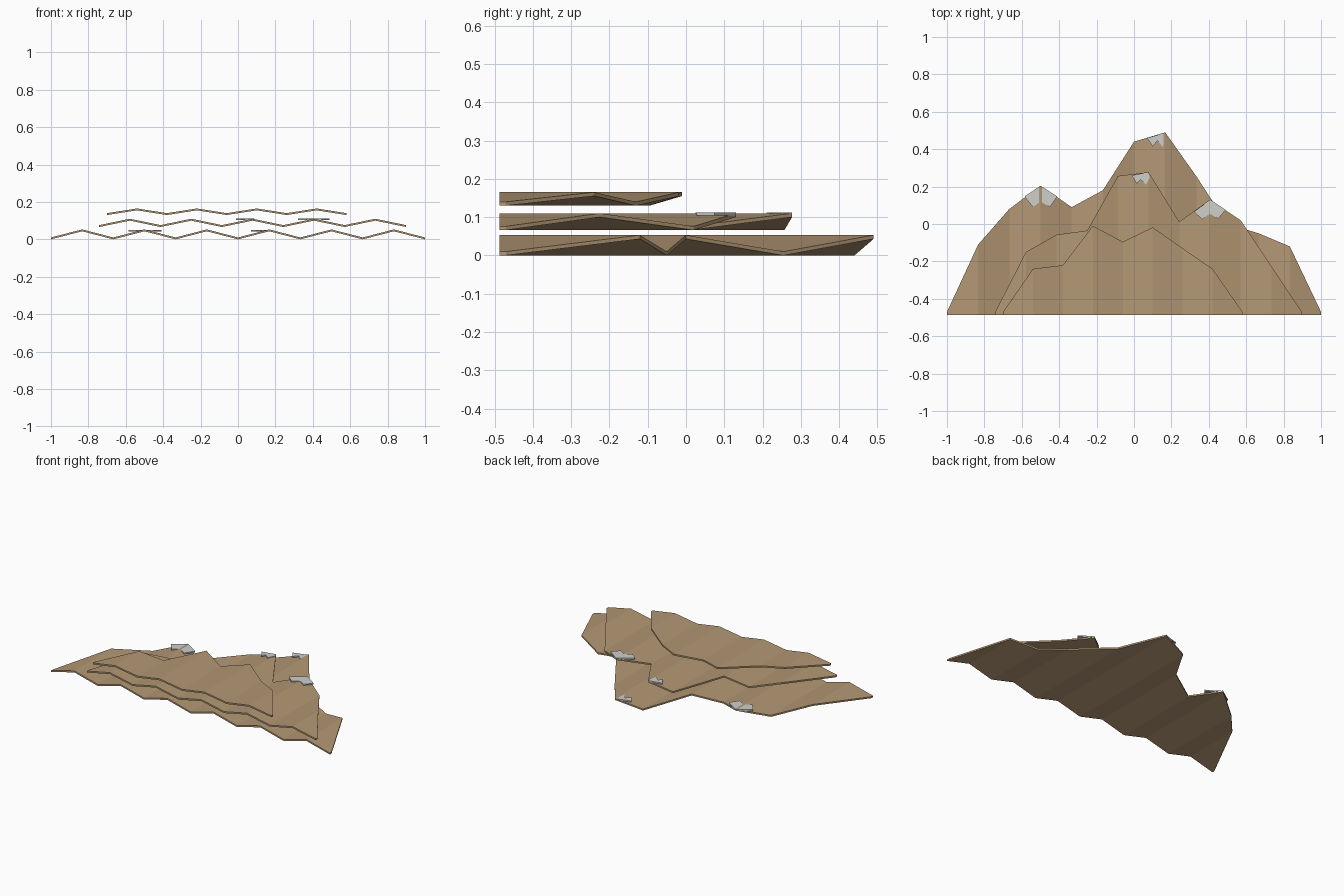
import bpy
import bmesh

cube = bpy.data.objects.get("Cube")
if cube:
    bpy.data.objects.remove(cube, do_unlink=True)


def make_material(name, rgb):
    mat = bpy.data.materials.new(name)
    mat.use_nodes = True
    colour = (*rgb, 1.0)
    mat.diffuse_color = colour
    mat.node_tree.nodes["Principled BSDF"].inputs["Base Color"].default_value = colour
    return mat


earth = make_material("earth_brown", (0.45, 0.31, 0.175))
snow = make_material("snow_grey", (0.62, 0.62, 0.60))

BASE_Y = -0.487


def extruded_object(name, verts, faces, thickness, mat):
    """Thicken an open sheet straight up into a closed solid."""
    bm = bmesh.new()
    points = [bm.verts.new(v) for v in verts]
    for face in faces:
        bm.faces.new([points[i] for i in face])
    result = bmesh.ops.extrude_face_region(bm, geom=bm.faces[:], use_keep_orig=True)
    top = [g for g in result["geom"] if isinstance(g, bmesh.types.BMVert)]
    bmesh.ops.translate(bm, verts=top, vec=(0, 0, thickness))
    bmesh.ops.recalc_face_normals(bm, faces=bm.faces[:])
    mesh = bpy.data.meshes.new(name)
    bm.to_mesh(mesh)
    bm.free()
    mesh.materials.append(mat)
    obj = bpy.data.objects.new(name, mesh)
    bpy.context.collection.objects.link(obj)
    return obj


def ridge_sheet(name, x_min, x_max, low, high, skyline):
    """Pleated sheet: folds alternate low and high, far edge follows the skyline."""
    verts, count = [], len(skyline)
    for i, y in enumerate(skyline):
        x = x_min + (x_max - x_min) * i / (count - 1)
        z = high if i % 2 else low
        verts += [(x, BASE_Y, z), (x, y, z)]
    faces = [(2 * i, 2 * i + 2, 2 * i + 3, 2 * i + 1) for i in range(count - 1)]
    extruded_object(name, verts, faces, 0.010, earth)


def snow_cap(name, z, outline):
    """Flat jagged plate at a peak."""
    verts = [(x, y, z) for x, y in outline]
    extruded_object(name, verts, [range(len(verts))], 0.008, snow)


# Three stacked mountain ranges
ridge_sheet("back_range", -1.0, 1.0, 0.0, 0.043,
            [-0.47, -0.11, 0.08, 0.205, 0.09, 0.18, 0.44, 0.49,
             0.255, 0.0, -0.05, -0.12, -0.47])
ridge_sheet("middle_range", -0.742, 0.898, 0.066, 0.100,
            [-0.47, -0.15, -0.057, -0.035, 0.257, 0.277, 0.012,
             0.13, 0.02, -0.225, -0.47])
ridge_sheet("front_range", -0.70, 0.58, 0.130, 0.155,
            [-0.47, -0.24, -0.22, -0.01, -0.095, -0.018, -0.13, -0.24, -0.47])

# Snow caps on the peaks
snow_cap("back_left_snow", 0.043,
         [(-0.5, 0.205), (-0.585, 0.147), (-0.54, 0.09),
          (-0.5, 0.12), (-0.45, 0.09), (-0.41, 0.147)])
snow_cap("back_summit_snow", 0.043,
         [(0.165, 0.487), (0.07, 0.46), (0.10, 0.415),
          (0.125, 0.445), (0.155, 0.41)])
snow_cap("middle_right_snow", 0.104,
         [(0.408, 0.13), (0.32, 0.065), (0.365, 0.025),
          (0.405, 0.055), (0.45, 0.028), (0.49, 0.075)])
snow_cap("middle_summit_snow", 0.104,
         [(0.075, 0.277), (-0.012, 0.26), (0.015, 0.215),
          (0.035, 0.237), (0.065, 0.21), (0.085, 0.25)])
